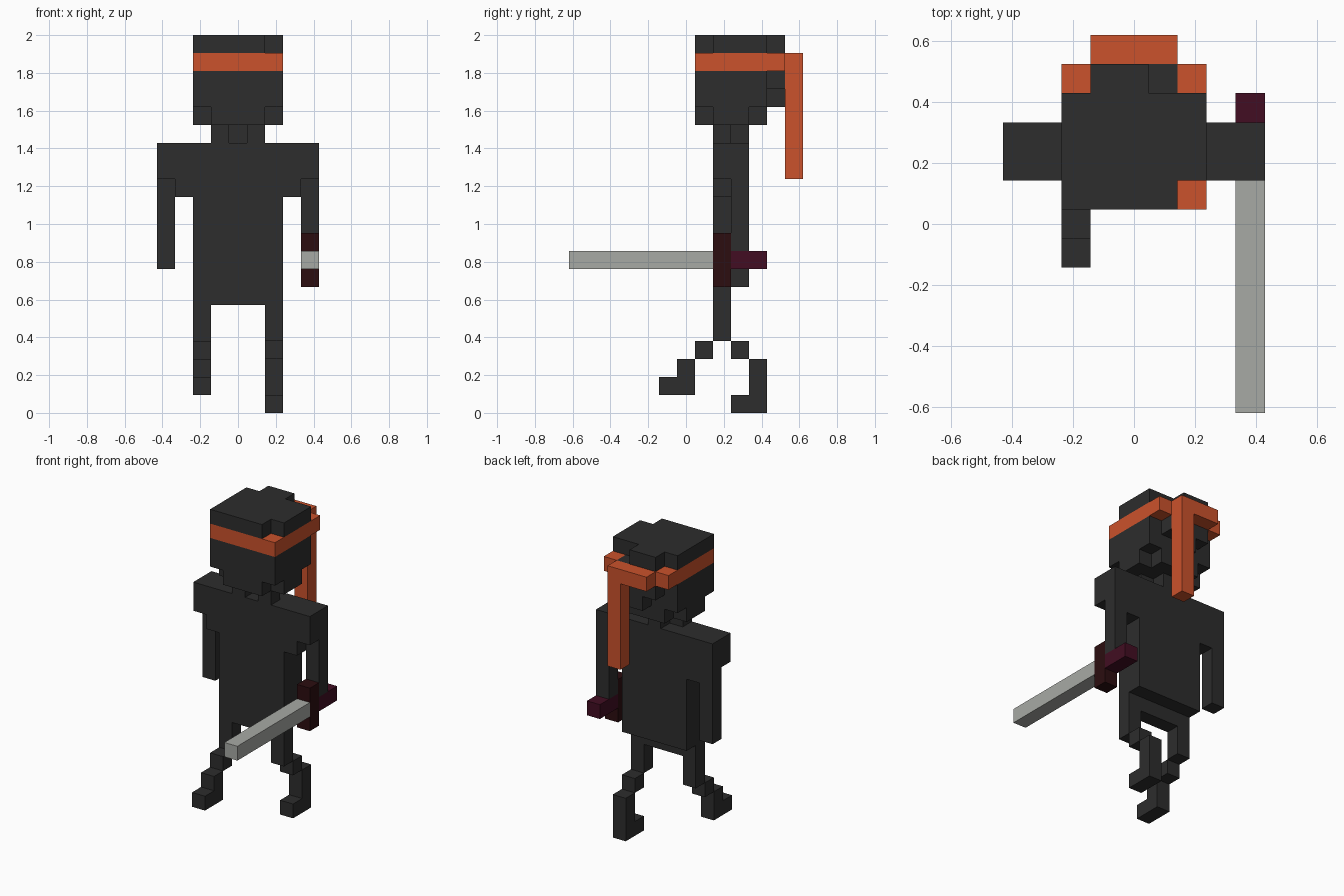
import bpy, bmesh
from mathutils import Vector

if "Cube" in bpy.data.objects:
    bpy.data.objects.remove(bpy.data.objects["Cube"])

U = 2 / 21                     # one block; the figure is 9 x 13 x 21 blocks
MID = 4                        # middle column
ORIGIN = Vector((-4.5, -6.5, 0))
grid = {}                      # block position -> part name


def span(v):
    return range(v[0], v[1] + 1) if isinstance(v, tuple) else range(v, v + 1)


def fill(part, xs, ys, zs):
    """Fill a box of blocks; each range is one number or (first, last)."""
    for x in span(xs):
        for y in span(ys):
            for z in span(zs):
                grid[x, y, z] = part


def limb(part, x, steps):
    """Step a leg through (y, z) positions."""
    for y, z in steps:
        fill(part, x, y, z)


# Head: a box with a stepped bulge at the back and clipped corners
fill("head", (2, 6), (7, 10), (16, 20))
fill("head", (3, 5), 11, (18, 20))
fill("head", MID, 11, 17)
for x in (2, 6):
    for y in (7, 10):
        del grid[x, y, 16]
del grid[6, 7, 20], grid[5, 11, 20]

# Headband wraps front and sides, with a knot and hanging tail behind
fill("headband", (2, 6), 7, 19)
for x in (2, 6):
    fill("headband", x, (7, 11), 19)
fill("headband_tail", (3, 5), 12, 19)
fill("headband_tail", 5, 12, (13, 18))

# Neck and torso
fill("neck", MID, 9, 15)
for side in (-1, 1):
    fill("neck", MID + side, 8, 15)
fill("torso", (2, 6), (8, 9), (6, 14))
for x in span((2, 6)):
    del grid[x, 9, 6]

# Arms: mirrored shoulders and forearms
for part, side in (("left_arm", -1), ("right_arm", 1)):
    fill(part, MID + 3 * side, (8, 9), (12, 14))
    fill(part, MID + 4 * side, (8, 9), (13, 14))
    fill(part, MID + 4 * side, 9, (8, 12))

# Legs in mid stride
limb("left_leg", 2, [(8, (4, 5)), (7, 3), (6, (1, 2)), (5, 1)])
limb("right_leg", 6, [(8, (4, 5)), (9, 3), (10, (0, 2)), (9, 0)])

# Sword held forward in the right hand
fill("sword_blade", 8, (0, 7), 8)
fill("sword_guard", 8, 8, (7, 9))
fill("sword_grip", 8, (9, 10), 8)


def material(name, rgb):
    m = bpy.data.materials.new(name)
    m.diffuse_color = (*rgb, 1)
    m.use_nodes = True
    m.node_tree.nodes["Principled BSDF"].inputs["Base Color"].default_value = m.diffuse_color
    return m


dark = material("charcoal cloth", (0.026, 0.026, 0.026))
orange = material("orange cloth", (0.597, 0.084, 0.025))
special = {
    "headband": orange,
    "headband_tail": orange,
    "sword_blade": material("grey steel", (0.39, 0.40, 0.375)),
    "sword_guard": material("dark brown", (0.025, 0.004, 0.005)),
    "sword_grip": material("dark plum", (0.054, 0.004, 0.016)),
}


def build(name):
    """Skin one part's blocks, leaving out faces hidden against other blocks."""
    bm = bmesh.new()
    verts = {}

    def vert(p):
        if p not in verts:
            verts[p] = bm.verts.new((Vector(p) + ORIGIN) * U)
        return verts[p]

    for cell in [c for c, owner in grid.items() if owner == name]:
        for axis in range(3):
            b, c = (axis + 1) % 3, (axis + 2) % 3
            for side in (0, 1):
                near = list(cell)
                near[axis] += 2 * side - 1
                if tuple(near) in grid:
                    continue
                loop = []
                for s, t in ((0, 0), (1, 0), (1, 1), (0, 1)):
                    p = list(cell)
                    p[axis] += side
                    p[b] += s
                    p[c] += t
                    loop.append(vert(tuple(p)))
                bm.faces.new(loop if side else loop[::-1])
    # merge coplanar squares into large flat faces
    bmesh.ops.dissolve_limit(bm, angle_limit=0.01, verts=bm.verts[:], edges=bm.edges[:])
    mesh = bpy.data.meshes.new(name)
    bm.to_mesh(mesh)
    bm.free()
    mesh.materials.append(special.get(name, dark))
    bpy.context.collection.objects.link(bpy.data.objects.new(name, mesh))


for name in dict.fromkeys(grid.values()):
    build(name)
